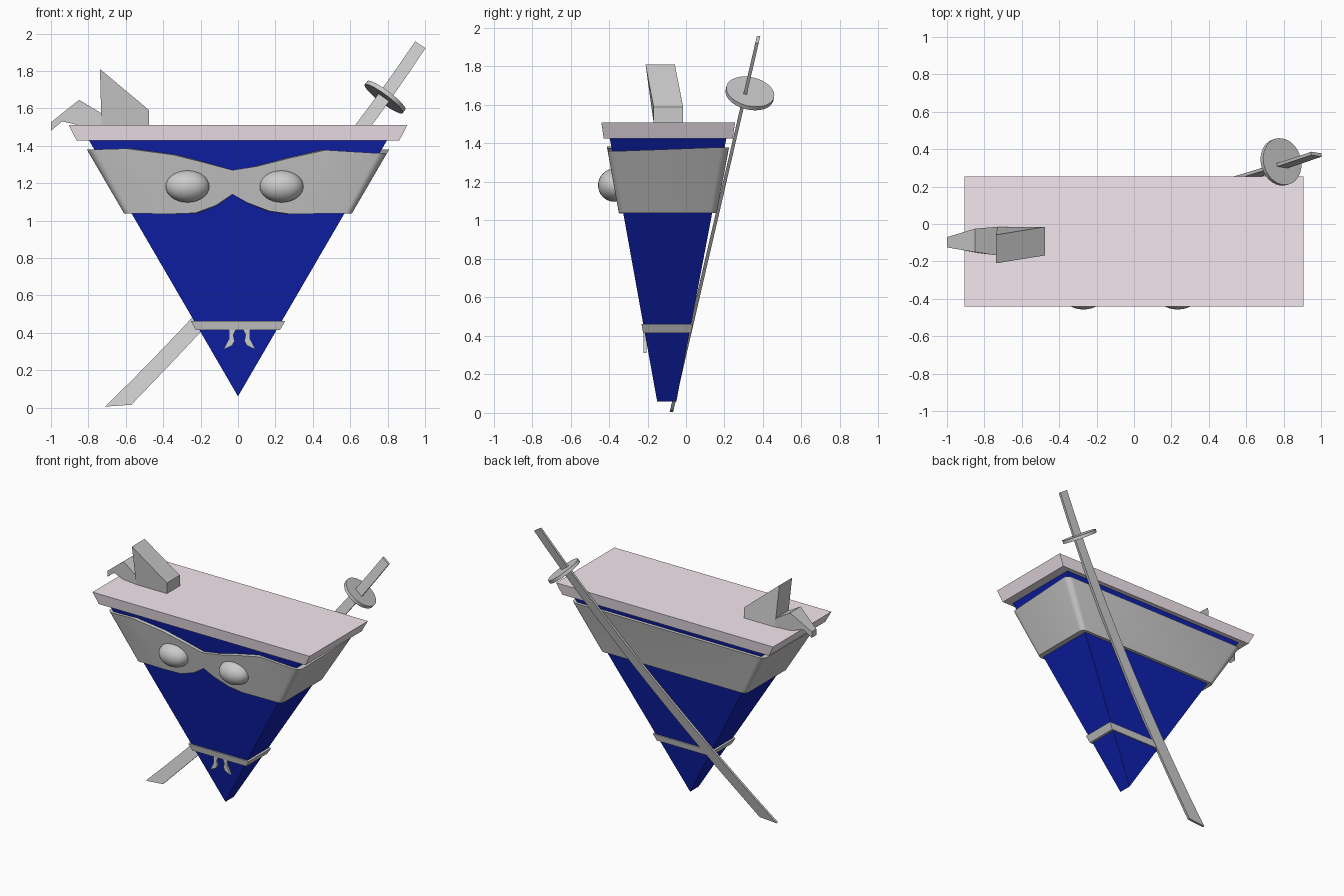
import bpy, math
from mathutils import Vector

if "Cube" in bpy.data.objects:
    bpy.data.objects.remove(bpy.data.objects["Cube"])


def make(name, verts, faces, color=None, smooth=False):
    me = bpy.data.meshes.new(name)
    me.from_pydata(verts, [], faces)
    ob = bpy.data.objects.new(name, me)
    bpy.context.collection.objects.link(ob)
    bpy.ops.object.select_all(action='DESELECT')
    bpy.context.view_layer.objects.active = ob
    ob.select_set(True)
    bpy.ops.object.mode_set(mode='EDIT')
    bpy.ops.mesh.select_all(action='SELECT')
    bpy.ops.mesh.normals_make_consistent(inside=False)
    bpy.ops.object.mode_set(mode='OBJECT')
    if color:
        mat = bpy.data.materials.new(name)
        mat.diffuse_color = (*color, 1)
        mat.use_nodes = True
        mat.node_tree.nodes["Principled BSDF"].inputs["Base Color"].default_value = mat.diffuse_color
        me.materials.append(mat)
    if smooth:
        bpy.ops.object.shade_smooth_by_angle(angle=math.radians(30))
    return ob


def prism(name, front, back, **kw):
    """Join two matching outlines into a solid."""
    n = len(front)
    faces = [list(range(n)), list(range(2 * n - 1, n - 1, -1))]
    faces += [(i, (i + 1) % n, n + (i + 1) % n, n + i) for i in range(n)]
    return make(name, front + back, faces, **kw)


def half_x(z):
    return 0.582 * (z - 0.06)


def on_body(fx, fy, z, ox=0.0, oy=0.0):
    """Point on the tapering body section at height z, pushed out by ox, oy."""
    h = z - 0.06
    y0, y1 = -0.15 - 0.18 * h, -0.05 + 0.19 * h
    return (fx * (half_x(z) + ox), (y0 + y1) / 2 + fy * ((y1 - y0) / 2 + oy), z)


def band(name, samples, ox, oy, smooth=False):
    """Closed band around the body; samples are (fx, fy, z) for top and bottom."""
    verts, faces, n = [], [], len(samples)
    for top, bot in samples:
        verts += [on_body(*top, ox, oy), on_body(*bot, ox, oy), on_body(*bot), on_body(*top)]
    for i in range(n):
        a, b = 4 * i, 4 * ((i + 1) % n)
        faces += [(a + k, a + (k + 1) % 4, b + (k + 1) % 4, b + k) for k in range(4)]
    return make(name, verts, faces, smooth=smooth)


# Body: wedge running down to a short edge
corners = [(-1, -1), (1, -1), (1, 1), (-1, 1)]
top = [on_body(fx, fy, 1.45) for fx, fy in corners]
make("body", top + [(0, -0.15, 0.06), (0, -0.05, 0.06)],
     [(0, 1, 2, 3), (0, 1, 4), (1, 2, 5, 4), (2, 3, 5), (3, 0, 4, 5)], color=(0.005, 0.015, 0.42))

# Lid: slab with slanted sides
prism("lid",
      [(x * 0.905, y, 1.51) for x, y in [(-1, -0.44), (1, -0.44), (1, 0.255), (-1, 0.255)]],
      [(x * 0.862, y, 1.427) for x, y in [(-1, -0.428), (1, -0.428), (1, 0.243), (-1, 0.243)]],
      color=(0.9, 0.8, 0.85))

# Mask: shaped front edge, rounded corners, plain back
OX, OY, RX, RY = 0.04, 0.023, 0.06, 0.14
shape = [(-0.6, 1.385, -0.37, 1.035), (-0.35, 1.352, -0.23, 1.04), (-0.2, 1.315, -0.12, 1.08),
         (-0.03, 1.27, -0.03, 1.14), (0.1, 1.29, 0.05, 1.095), (0.28, 1.335, 0.17, 1.05),
         (0.47, 1.377, 0.28, 1.035)]
samples = [((xt / (half_x(zt) + OX), -1, zt), (xb / (half_x(zb) + OX), -1, zb))
           for xt, zt, xb, zb in shape]
for sx, sy, start, zt in [(1, -1, -90, 1.36), (1, 1, 0, 1.38), (-1, 1, 90, 1.38), (-1, -1, 180, 1.38)]:
    for k in range(6):
        a = math.radians(start + 18 * k)
        fx = sx * (1 - RX) + RX * math.cos(a)
        fy = sy * (1 - RY) + RY * math.sin(a)
        samples.append(((fx, fy, zt), (fx, fy, 1.038)))
band("mask", samples, OX, OY, smooth=True)

# Eyes
for side, x in (("left", -0.27), ("right", 0.233)):
    bpy.ops.mesh.primitive_uv_sphere_add(segments=32, ring_count=16, radius=1, location=(x, -0.372, 1.183))
    eye = bpy.context.object
    eye.name = side + "_eye"
    eye.scale = (0.117, 0.085, 0.086)
    bpy.ops.object.shade_smooth()

# Belt and its two hanging tails
band("belt", [((fx, fy, 0.463), (fx, fy, 0.415)) for fx, fy in corners], 0.018, 0.009)
tail = [(0.018, 0.42), (0.056, 0.42), (0.055, 0.37), (0.085, 0.312), (0.06, 0.322),
        (0.04, 0.332), (0.026, 0.355), (0.033, 0.39)]
for side, s in (("left", -1), ("right", 1)):
    pts = [(0.008 + s * x, z) for x, z in tail]
    prism(side + "_belt_tail", [(x, -0.222, z) for x, z in pts], [(x, -0.206, z) for x, z in pts])

# Sword: gently curved flat strip leaning against the back
p0, p1, p2 = Vector((-0.64, 0.01)), Vector((0.345, 0.995)), Vector((0.975, 1.94))
left, right = [(-0.71, 0.005)], [(-0.57, 0.015)]
for i in range(1, 17):
    t = i / 16
    p = (1 - t) ** 2 * p0 + 2 * t * (1 - t) * p1 + t * t * p2
    d = ((1 - t) * (p1 - p0) + t * (p2 - p1)).normalized()
    w = 0.045 - 0.012 * t
    left.append((p.x - d.y * w, p.y + d.x * w))
    if i > 1:
        right.append((p.x + d.y * w, p.y - d.x * w))
outline = left + right[::-1]
prism("sword", *[[(x, -0.077 + 0.232 * z + o, z) for x, z in outline] for o in (-0.009, 0.009)])

# Sword guard
bpy.ops.mesh.primitive_cylinder_add(vertices=32, radius=0.127, depth=0.024, location=(0.786, 0.332, 1.66))
guard = bpy.context.object
guard.name = "sword_guard"
guard.rotation_euler = Vector((0.6, 0.19, 0.8)).to_track_quat('Z', 'Y').to_euler()
bpy.ops.object.shade_smooth_by_angle(angle=math.radians(30))

# Folded ornament on the lid: tall fin and bent tapering tip, as (x, z, y front, y back)
fin = [(-0.475, 1.505, -0.168, -0.015), (-0.475, 1.59, -0.168, -0.015),
       (-0.738, 1.81, -0.21, -0.058), (-0.73, 1.505, -0.168, -0.015)]
tip = [(-0.73, 1.505, -0.168, -0.015), (-0.73, 1.573, -0.168, -0.015), (-0.85, 1.645, -0.15, -0.025),
       (-1.0, 1.525, -0.125, -0.07), (-1.0, 1.48, -0.125, -0.07), (-0.94, 1.53, -0.135, -0.055),
       (-0.83, 1.505, -0.155, -0.025)]
for name, pts in (("ornament_fin", fin), ("ornament_tip", tip)):
    prism(name, [(x, a, z) for x, z, a, b in pts], [(x, b, z) for x, z, a, b in pts])
